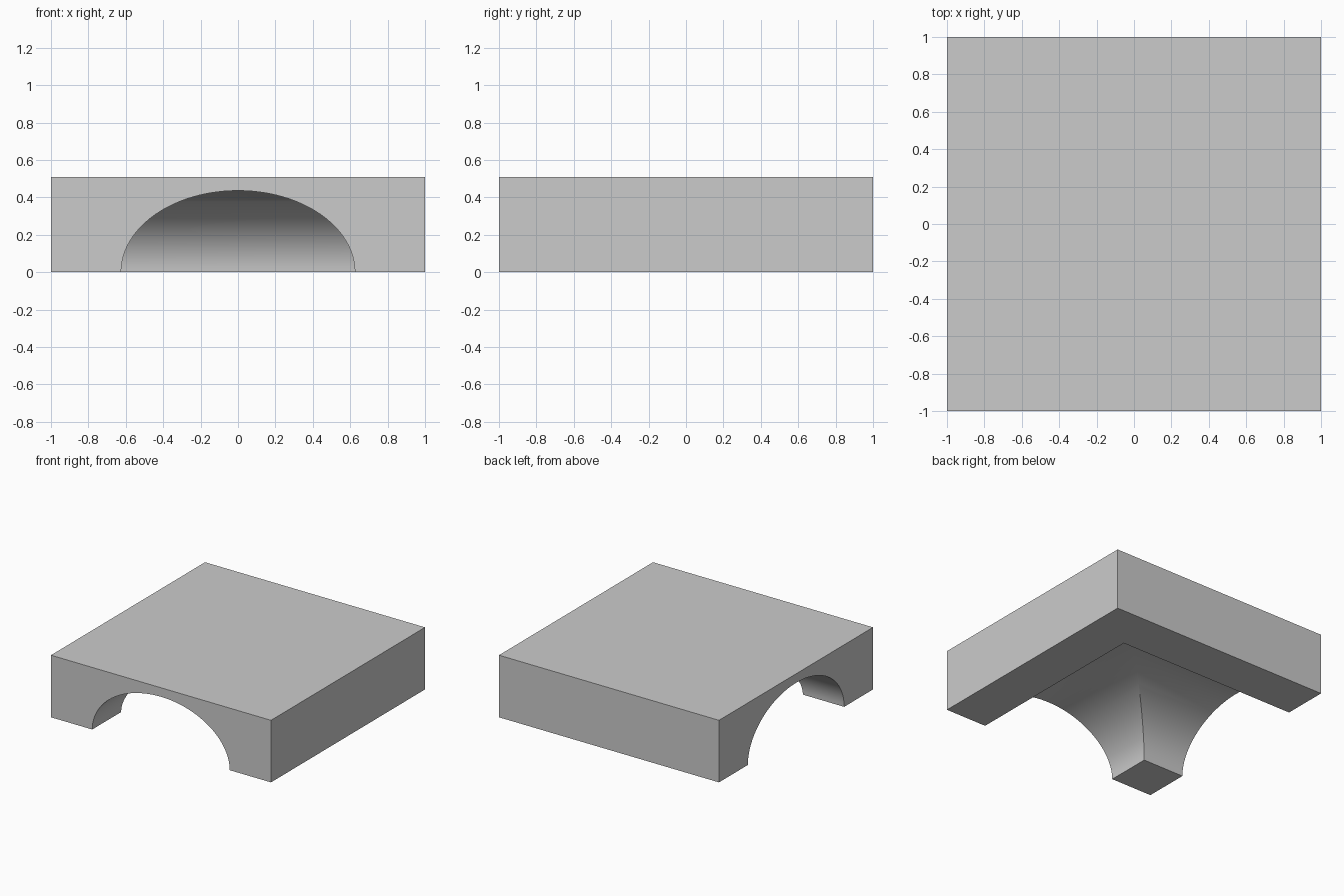
import bpy, bmesh, math

if "Cube" in bpy.data.objects:
    bpy.data.objects.remove(bpy.data.objects["Cube"], do_unlink=True)

HALF, HEIGHT = 1.0, 0.51       # block half width and height
SPAN, RISE = 0.625, 0.436      # half width and height of the arch
STEPS = 48

# Plain grey stone
stone = bpy.data.materials.new("grey stone")
stone.use_nodes = True
GREY = (0.6, 0.6, 0.6, 1)
stone.diffuse_color = GREY
stone.node_tree.nodes["Principled BSDF"].inputs["Base Color"].default_value = GREY

# Cross-section of the passage: a block with an elliptical arch through it
profile = [(-HALF, HEIGHT), (-HALF, 0)]
for i in range(STEPS + 1):
    a = math.pi * i / STEPS
    profile.append((-SPAN * math.cos(a), RISE * math.sin(a)))
profile += [(HALF, 0), (HALF, HEIGHT)]

# Sweep it from the front opening, round a mitred corner, to the side opening
stations = [
    lambda u, z: (u, -HALF, z),
    lambda u, z: (u, u, z),
    lambda u, z: (-HALF, u, z),
]
bm = bmesh.new()
rings = [[bm.verts.new(place(u, z)) for u, z in profile] for place in stations]
for a, b in zip(rings, rings[1:]):
    for i in range(len(profile)):
        j = (i + 1) % len(profile)
        bm.faces.new((a[i], a[j], b[j], b[i]))
bm.faces.new(rings[0])
bm.faces.new(rings[-1][::-1])

# Merge the pillar's outer corner and the flat faces split by the mitre
bmesh.ops.remove_doubles(bm, verts=bm.verts, dist=0.0001)
bmesh.ops.dissolve_limit(bm, angle_limit=math.radians(0.3),
                         verts=bm.verts, edges=bm.edges)
bmesh.ops.recalc_face_normals(bm, faces=bm.faces)

mesh = bpy.data.meshes.new("vaulted_corner_block")
bm.to_mesh(mesh)
bm.free()
mesh.materials.append(stone)
block = bpy.data.objects.new("vaulted_corner_block", mesh)
bpy.context.collection.objects.link(block)

# Smooth vault with sharp outer edges
bpy.ops.object.select_all(action="DESELECT")
block.select_set(True)
bpy.context.view_layer.objects.active = block
bpy.ops.object.shade_smooth_by_angle(angle=math.radians(25))
